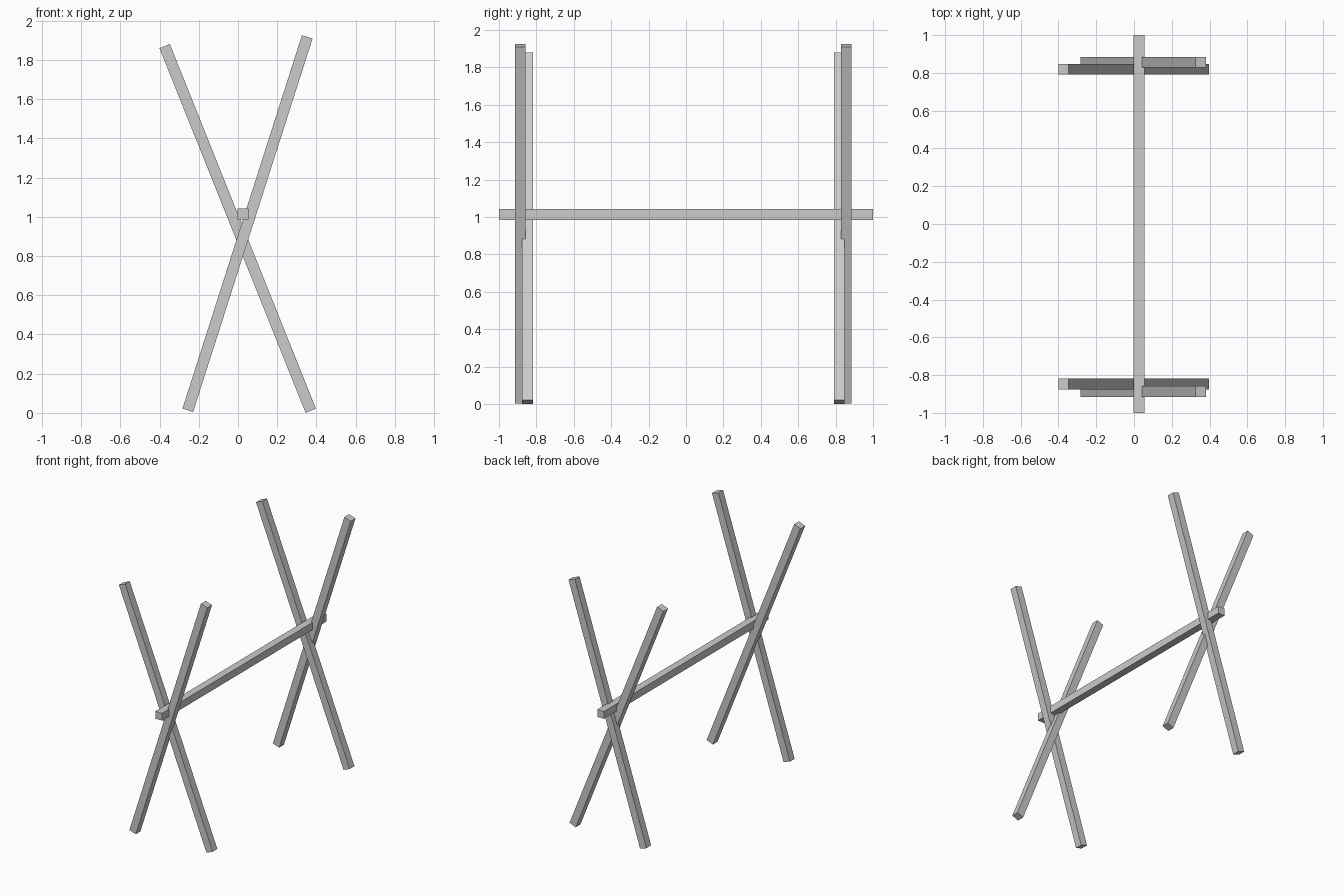
import bpy
from mathutils import Vector

if "Cube" in bpy.data.objects:
    bpy.data.objects.remove(bpy.data.objects["Cube"])

T = 0.057  # square timber thickness


def beam(name, start, end):
    """Square timber running between two end centres."""
    a, b = Vector(start), Vector(end)
    d = b - a
    bpy.ops.mesh.primitive_cube_add(size=1)
    ob = bpy.context.object
    ob.name = name
    # local z follows the beam, local y stays horizontal
    z = d.normalized()
    y = Vector((0, 1, 0)) if abs(z.y) < 0.9 else Vector((1, 0, 0))
    x = y.cross(z)
    for v in ob.data.vertices:
        c = v.co.copy()
        v.co = (a + b) / 2 + x * c.x * T + y * c.y * T + z * c.z * d.length
    return ob


# Crossed legs at each end: inner leg leans left, outer leg leans right
for side, inner_y, outer_y in (("front", -0.847, -0.887), ("back", 0.819, 0.856)):
    beam(side + "_inner_leg", (0.371, inner_y, 0.011), (-0.374, inner_y, 1.870))
    beam(side + "_outer_leg", (-0.256, outer_y, 0.013), (0.353, outer_y, 1.917))

# Ridge bar resting in the crossings
beam("ridge_bar", (0.026, -1, 1.014), (0.026, 1, 1.014))
